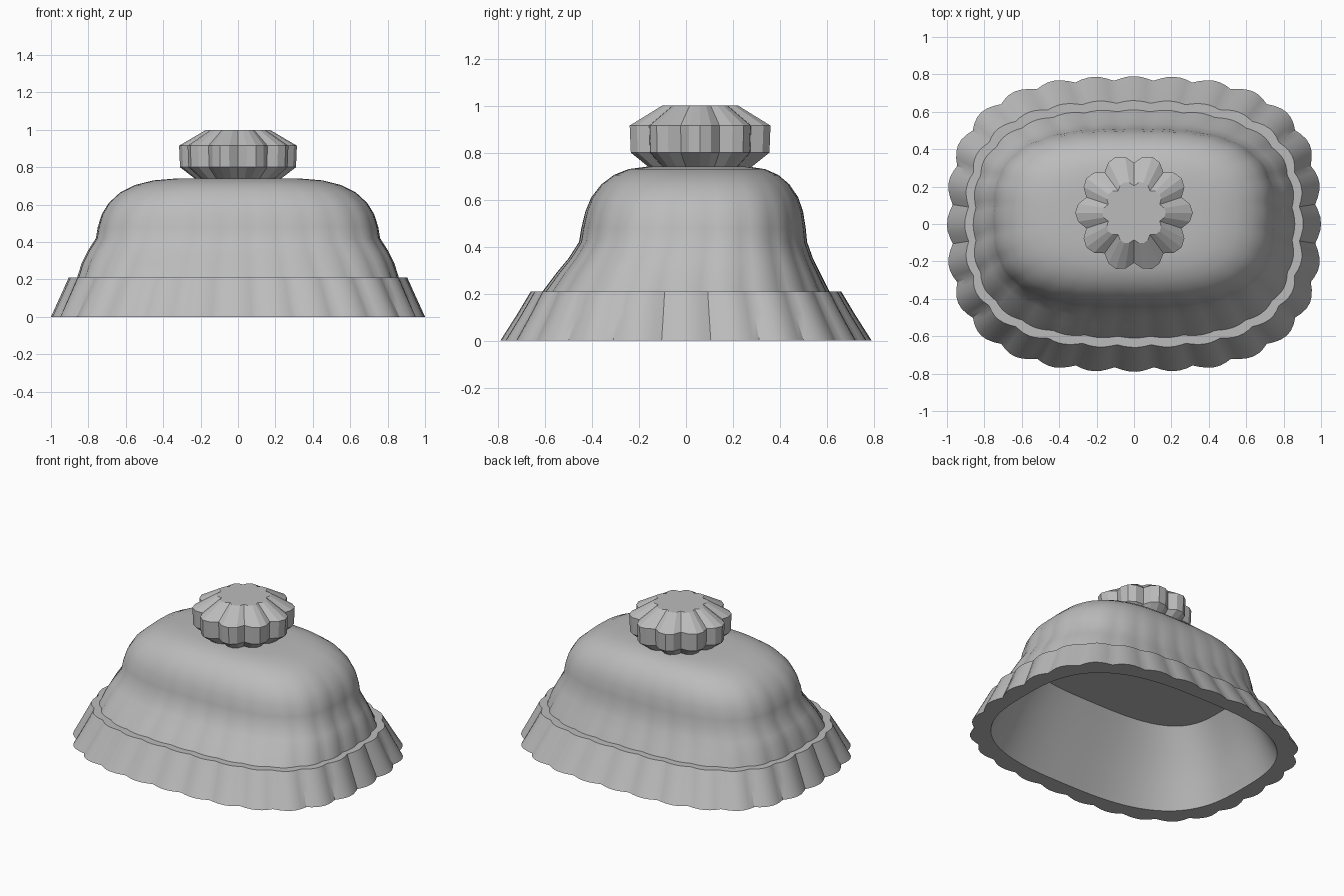
import bpy, bmesh
from math import cos, sin, pi, tau, hypot, radians

if "Cube" in bpy.data.objects:
    bpy.data.objects.remove(bpy.data.objects["Cube"], do_unlink=True)

wool = bpy.data.materials.new("grey wool")
wool.use_nodes = True
wool.diffuse_color = (0.5, 0.5, 0.5, 1)
wool.node_tree.nodes["Principled BSDF"].inputs["Base Color"].default_value = (0.5, 0.5, 0.5, 1)

SEGMENTS = 168
RIBS = 28


def rounded_oval(a, b, power=2.9):
    """Points of a rounded rectangle, counter-clockwise."""
    def part(v):
        return abs(v) ** (2 / power) * (1 if v >= 0 else -1)
    fine = [(a * part(cos(tau * i / 4000)), b * part(sin(tau * i / 4000))) for i in range(4001)]
    total = sum(hypot(q[0] - p[0], q[1] - p[1]) for p, q in zip(fine, fine[1:]))
    points, run = [], 0
    for p, q in zip(fine, fine[1:]):
        if run >= total * len(points) / SEGMENTS and len(points) < SEGMENTS:
            points.append(p)
        run += hypot(q[0] - p[0], q[1] - p[1])
    return points


def ribbed_ring(a, b, z, shift=0, rib=0, power=2.9):
    """Oval ring whose outline swells into evenly spaced ribs."""
    ring = []
    for i, (x, y) in enumerate(rounded_oval(a, b, power)):
        swell = 1 - rib * (1 - abs(cos(pi * RIBS * i / SEGMENTS)))
        ring.append((x * swell, y * swell + shift, z))
    return ring


def loft(name, rings, cap_start=False, cap_end=False, flip=False, smooth=True):
    """Skin a stack of rings and optionally close its ends."""
    bm = bmesh.new()
    loops = [[bm.verts.new(p) for p in ring] for ring in rings]
    n = len(loops[0])
    for low, high in zip(loops, loops[1:]):
        for i in range(n):
            j = (i + 1) % n
            bm.faces.new((low[i], low[j], high[j], high[i]))
    if cap_start:
        bm.faces.new(loops[0][::-1])
    if cap_end:
        bm.faces.new(loops[-1])
    if flip:
        bmesh.ops.reverse_faces(bm, faces=bm.faces[:])
    mesh = bpy.data.meshes.new(name)
    bm.to_mesh(mesh)
    bm.free()
    mesh.materials.append(wool)
    obj = bpy.data.objects.new(name, mesh)
    bpy.context.collection.objects.link(obj)
    if smooth:
        bpy.ops.object.select_all(action="DESELECT")
        obj.select_set(True)
        bpy.context.view_layer.objects.active = obj
        bpy.ops.object.shade_smooth_by_angle(angle=radians(35))
    return obj


# Flared folded brim with a flat underside
loft("brim", [
    ribbed_ring(0.88, 0.67, 0),
    ribbed_ring(1.0, 0.79, 0, rib=0.03),
    ribbed_ring(0.95, 0.72, 0.11, rib=0.027),
    ribbed_ring(0.905, 0.66, 0.21, rib=0.022),
    ribbed_ring(0.84, 0.59, 0.21),
])

# Crown: sloping band, crease, then a rounded dome (half x, half y, z, y shift)
crown_profile = [
    (0.86, 0.61, 0.21, 0), (0.835, 0.56, 0.29, 0.01), (0.805, 0.52, 0.35, 0.02),
    (0.76, 0.485, 0.42, 0.03), (0.75, 0.477, 0.48, 0.032), (0.728, 0.463, 0.55, 0.035),
    (0.69, 0.44, 0.61, 0.037), (0.63, 0.4, 0.665, 0.04), (0.55, 0.35, 0.705, 0.043),
    (0.45, 0.29, 0.73, 0.046), (0.33, 0.22, 0.74, 0.05), (0.15, 0.1, 0.742, 0.05),
]
loft("crown", [
    ribbed_ring(a, b, z, shift, rib=0.016 * max(0, 1 - (z - 0.21) * 1.9))
    for a, b, z, shift in crown_profile
], cap_end=True)

# Hollow lining with a flat ceiling
loft("lining", [
    ribbed_ring(0.88, 0.67, 0),
    ribbed_ring(0.83, 0.58, 0.15),
    ribbed_ring(0.77, 0.5, 0.3, 0.01),
    ribbed_ring(0.67, 0.42, 0.45, 0.03, power=3.2),
], cap_end=True, flip=True)

# Faceted pompom made of ten lobes
LOBES = 10
LOBE_SHAPE = (1.0, 0.96, 0.85, 0.96)


def lobed_ring(radius, z):
    count = LOBES * len(LOBE_SHAPE)
    return [(radius * LOBE_SHAPE[i % 4] * cos(tau * i / count),
             radius * LOBE_SHAPE[i % 4] * sin(tau * i / count) + 0.06, z)
            for i in range(count)]


loft("pompom", [lobed_ring(r, z) for r, z in
                ((0.225, 0.735), (0.31, 0.8), (0.315, 0.915), (0.17, 1.0))],
     cap_start=True, cap_end=True, smooth=False)
